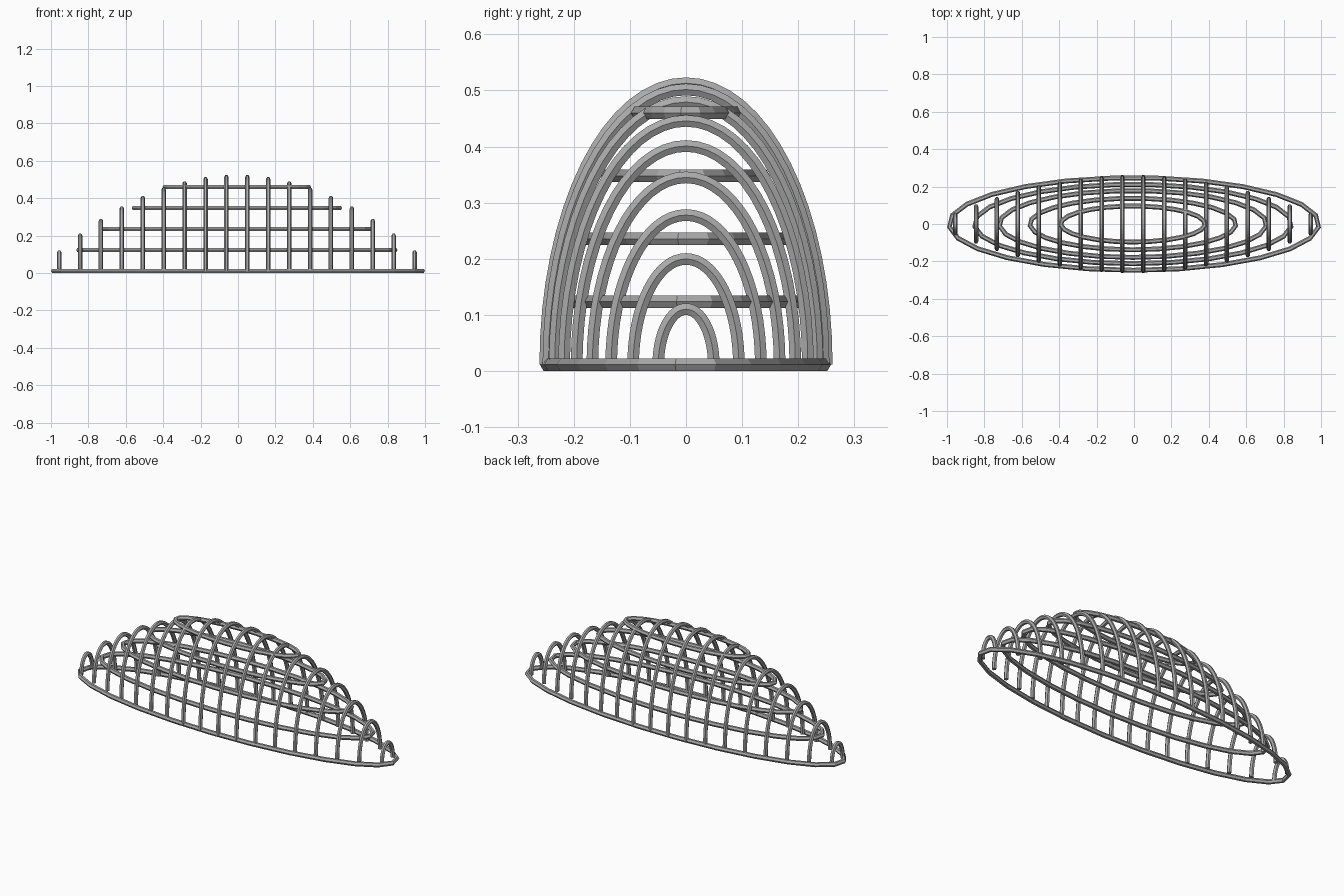
import bpy, bmesh, math
from mathutils import Vector

cube = bpy.data.objects.get("Cube")
if cube:
    bpy.data.objects.remove(cube, do_unlink=True)

steel = bpy.data.materials.new("grey_steel")
steel.use_nodes = True
GREY = (0.4, 0.4, 0.4, 1)
steel.diffuse_color = GREY
steel.node_tree.nodes["Principled BSDF"].inputs["Base Color"].default_value = GREY

SIDES = 6


def bar(name, points, plane_normal, radius, closed, corner_on_normal):
    """Sweep a six-sided bar along a planar path."""
    bm = bmesh.new()
    n = len(points)
    loops = []
    for i, p in enumerate(points):
        if closed:
            before, after = points[i - 1], points[(i + 1) % n]
        else:
            before, after = points[max(i - 1, 0)], points[min(i + 1, n - 1)]
        outward = (after - before).normalized().cross(plane_normal)
        u, v = (plane_normal, outward) if corner_on_normal else (outward, plane_normal)
        angles = [math.tau * k / SIDES for k in range(SIDES)]
        loops.append([bm.verts.new(p + radius * (u * math.cos(a) + v * math.sin(a)))
                      for a in angles])
    for i in range(n if closed else n - 1):
        a, b = loops[i], loops[(i + 1) % n]
        for k in range(SIDES):
            m = (k + 1) % SIDES
            bm.faces.new((a[k], a[m], b[m], b[k]))
    if not closed:
        bm.faces.new(loops[0])
        bm.faces.new(loops[-1])
    bmesh.ops.recalc_face_normals(bm, faces=bm.faces)
    mesh = bpy.data.meshes.new(name)
    bm.to_mesh(mesh)
    bm.free()
    mesh.materials.append(steel)
    obj = bpy.data.objects.new(name, mesh)
    bpy.context.collection.objects.link(obj)


BASE_Z = 0.0113
SHIFT = -0.006

# Horizontal oval hoops, each four times as long as wide
RING_STEPS = 25
for level, length in enumerate((0.989, 0.848, 0.714, 0.551, 0.385)):
    z = BASE_Z + 0.1122 * level
    cx = SHIFT if level else 0
    path = []
    for i in range(RING_STEPS):
        t = math.tau * i / RING_STEPS - 0.065
        path.append(Vector((cx + length * math.cos(t), length / 4 * math.sin(t), z)))
    name = "base_hoop" if level == 0 else f"hoop_{level}"
    bar(name, path, Vector((0, 0, 1)), 0.013, True, False)

# Upright arches, their height falling off as a parabola towards both ends
ARCHES, ARCH_STEPS = 18, 32
for k in range(ARCHES):
    x = (k - (ARCHES - 1) / 2) * 0.1118
    height = 0.503 - 0.4475 * x * x
    path = []
    for i in range(ARCH_STEPS + 1):
        t = math.pi * i / ARCH_STEPS
        path.append(Vector((x + SHIFT, height / 2 * math.cos(t),
                            BASE_Z + height * math.sin(t))))
    bar(f"arch_{k + 1}", path, Vector((1, 0, 0)), 0.012, False, True)
